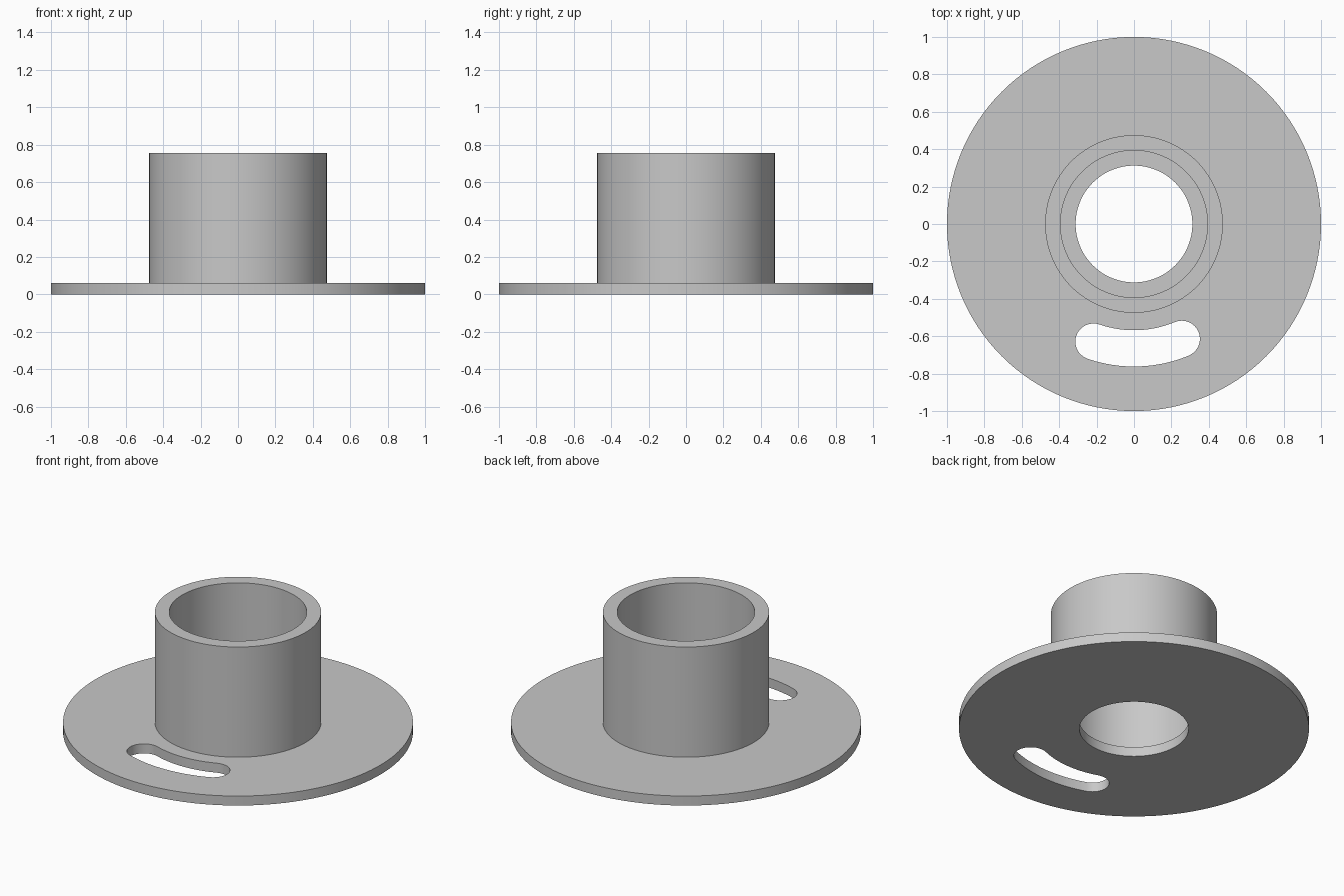
import bpy, bmesh
from math import radians, sin, cos, pi

if "Cube" in bpy.data.objects:
    bpy.data.objects.remove(bpy.data.objects["Cube"], do_unlink=True)

FLANGE_R, TUBE_R, BORE_R, HOLE_R = 1.0, 0.475, 0.393, 0.312
FLANGE_H, TOP = 0.06, 0.755
SLOT_R, SLOT_HALF = 0.665, 0.097
SLOT_START, SLOT_END = radians(-19), radians(22.6)   # measured from -y toward +x
SEGMENTS = 128

grey = bpy.data.materials.new("plain grey")
grey.use_nodes = True
colour = (0.58, 0.58, 0.58, 1)
grey.diffuse_color = colour
grey.node_tree.nodes["Principled BSDF"].inputs["Base Color"].default_value = colour


def add_object(name, bm):
    bmesh.ops.recalc_face_normals(bm, faces=bm.faces)
    mesh = bpy.data.meshes.new(name)
    bm.to_mesh(mesh)
    bm.free()
    obj = bpy.data.objects.new(name, mesh)
    bpy.context.collection.objects.link(obj)
    mesh.materials.append(grey)
    return obj


def lathe(name, profile):
    """Revolve a closed (radius, height) profile around z."""
    bm = bmesh.new()
    rings = []
    for i in range(SEGMENTS):
        a = 2 * pi * i / SEGMENTS
        rings.append([bm.verts.new((r * cos(a), r * sin(a), z)) for r, z in profile])
    for i, ring in enumerate(rings):
        after = rings[(i + 1) % SEGMENTS]
        for j in range(len(profile)):
            k = (j + 1) % len(profile)
            bm.faces.new((ring[j], after[j], after[k], ring[k]))
    return add_object(name, bm)


def slot_outline(steps=16):
    """Curved slot with round ends, following a circle about the axis."""
    def polar(r, a):
        return r * sin(a), -r * cos(a)

    def arc(r, a0, a1):
        return [polar(r, a0 + (a1 - a0) * i / steps) for i in range(steps + 1)]

    def cap(a, turn):
        cx, cy = polar(SLOT_R, a)
        points = []
        for i in range(1, steps):
            t = pi * i / steps
            along, out = turn * SLOT_HALF * sin(t), turn * SLOT_HALF * cos(t)
            points.append((cx + out * sin(a) + along * cos(a),
                           cy - out * cos(a) + along * sin(a)))
        return points

    return (arc(SLOT_R + SLOT_HALF, SLOT_START, SLOT_END) + cap(SLOT_END, 1)
            + arc(SLOT_R - SLOT_HALF, SLOT_END, SLOT_START) + cap(SLOT_START, -1))


# Flange, tube and stepped bore in one turned body
body = lathe("flanged_collar", [
    (HOLE_R, 0), (FLANGE_R, 0), (FLANGE_R, FLANGE_H), (TUBE_R, FLANGE_H),
    (TUBE_R, TOP), (BORE_R, TOP), (BORE_R, FLANGE_H), (HOLE_R, FLANGE_H)])

# Slot cutter, extruded through the flange
bm = bmesh.new()
base = bm.faces.new([bm.verts.new((x, y, -0.1)) for x, y in slot_outline()])
extruded = bmesh.ops.extrude_face_region(bm, geom=[base], use_keep_orig=True)
top_verts = [v for v in extruded["geom"] if isinstance(v, bmesh.types.BMVert)]
bmesh.ops.translate(bm, verts=top_verts, vec=(0, 0, 0.3))
cutter = add_object("slot_cutter", bm)
cutter.hide_render = True

# Cut the slot, then drop the cutter
cut = body.modifiers.new("slot", 'BOOLEAN')
cut.operation = 'DIFFERENCE'
cut.solver = 'EXACT'
cut.object = cutter
bpy.ops.object.select_all(action='DESELECT')
bpy.context.view_layer.objects.active = body
body.select_set(True)
bpy.ops.object.modifier_apply(modifier=cut.name)
bpy.data.objects.remove(cutter, do_unlink=True)

# Smooth walls with crisp rims
bpy.ops.object.shade_smooth_by_angle(angle=radians(30))
